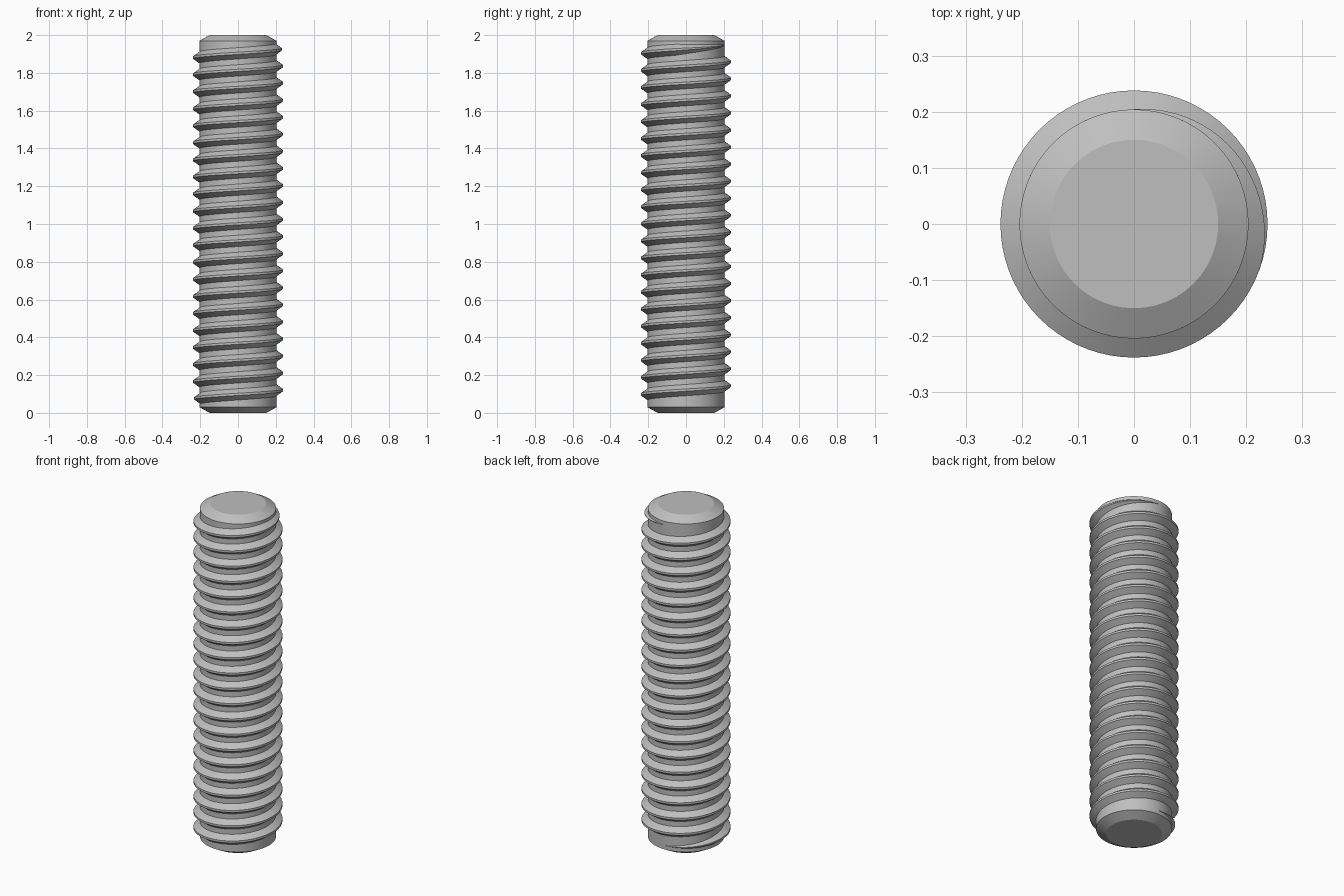
import bpy, bmesh, math

cube = bpy.data.objects.get("Cube")
if cube:
    bpy.data.objects.remove(cube, do_unlink=True)

CORE_R, CREST_R, END_R = 0.204, 0.238, 0.15
HEIGHT, CHAMFER = 2.0, 0.03
TURNS, STEPS = 21, 72
Z_START, Z_END = 0.053, 1.949
ROOT_HALF, CREST_HALF = 0.030, 0.006
FADE = 0.3  # turns over which the thread runs out

steel = bpy.data.materials.new("steel_grey")
steel.use_nodes = True
grey = (0.52, 0.52, 0.52, 1)
steel.diffuse_color = grey
steel.node_tree.nodes["Principled BSDF"].inputs["Base Color"].default_value = grey


def finish(bm, name):
    """Turn a bmesh into a smooth-shaded object with sharp edges kept."""
    bmesh.ops.recalc_face_normals(bm, faces=bm.faces)
    mesh = bpy.data.meshes.new(name)
    bm.to_mesh(mesh)
    bm.free()
    mesh.materials.append(steel)
    obj = bpy.data.objects.new(name, mesh)
    bpy.context.collection.objects.link(obj)
    bpy.ops.object.select_all(action='DESELECT')
    obj.select_set(True)
    bpy.context.view_layer.objects.active = obj
    bpy.ops.object.shade_smooth_by_angle(angle=math.radians(20))
    return obj


def ring(bm, radius, z, sides=96):
    turn = 2 * math.pi / sides
    return [bm.verts.new((radius * math.cos(i * turn), radius * math.sin(i * turn), z))
            for i in range(sides)]


def bridge(bm, a, b):
    for i in range(len(a)):
        j = (i + 1) % len(a)
        bm.faces.new((a[i], a[j], b[j], b[i]))


# Core rod with chamfered ends
bm = bmesh.new()
outline = [(END_R, 0), (CORE_R, CHAMFER), (CORE_R, HEIGHT - CHAMFER), (END_R, HEIGHT)]
rings = [ring(bm, r, z) for r, z in outline]
for lower, upper in zip(rings, rings[1:]):
    bridge(bm, lower, upper)
bm.faces.new(rings[0])
bm.faces.new(rings[-1])
finish(bm, "threaded_rod_core")

# Right-handed helical thread, fading out at both ends at the back
bm = bmesh.new()
sections = []
count = TURNS * STEPS
for i in range(count + 1):
    t = i / STEPS
    angle = math.pi / 2 + 2 * math.pi * t
    z = Z_START + (Z_END - Z_START) * i / count
    size = max(0.02, min(1, t / FADE, (TURNS - t) / FADE))
    crest = CORE_R + (CREST_R - CORE_R) * size
    root, tip = ROOT_HALF * size, CREST_HALF * size
    inner = CORE_R - 0.008
    profile = [(inner, -root), (CORE_R, -root), (crest, -tip),
               (crest, tip), (CORE_R, root), (inner, root)]
    sections.append([bm.verts.new((r * math.cos(angle), r * math.sin(angle), z + dz))
                     for r, dz in profile])
for a, b in zip(sections, sections[1:]):
    bridge(bm, a, b)
bm.faces.new(sections[0])
bm.faces.new(sections[-1])
finish(bm, "helical_thread")
